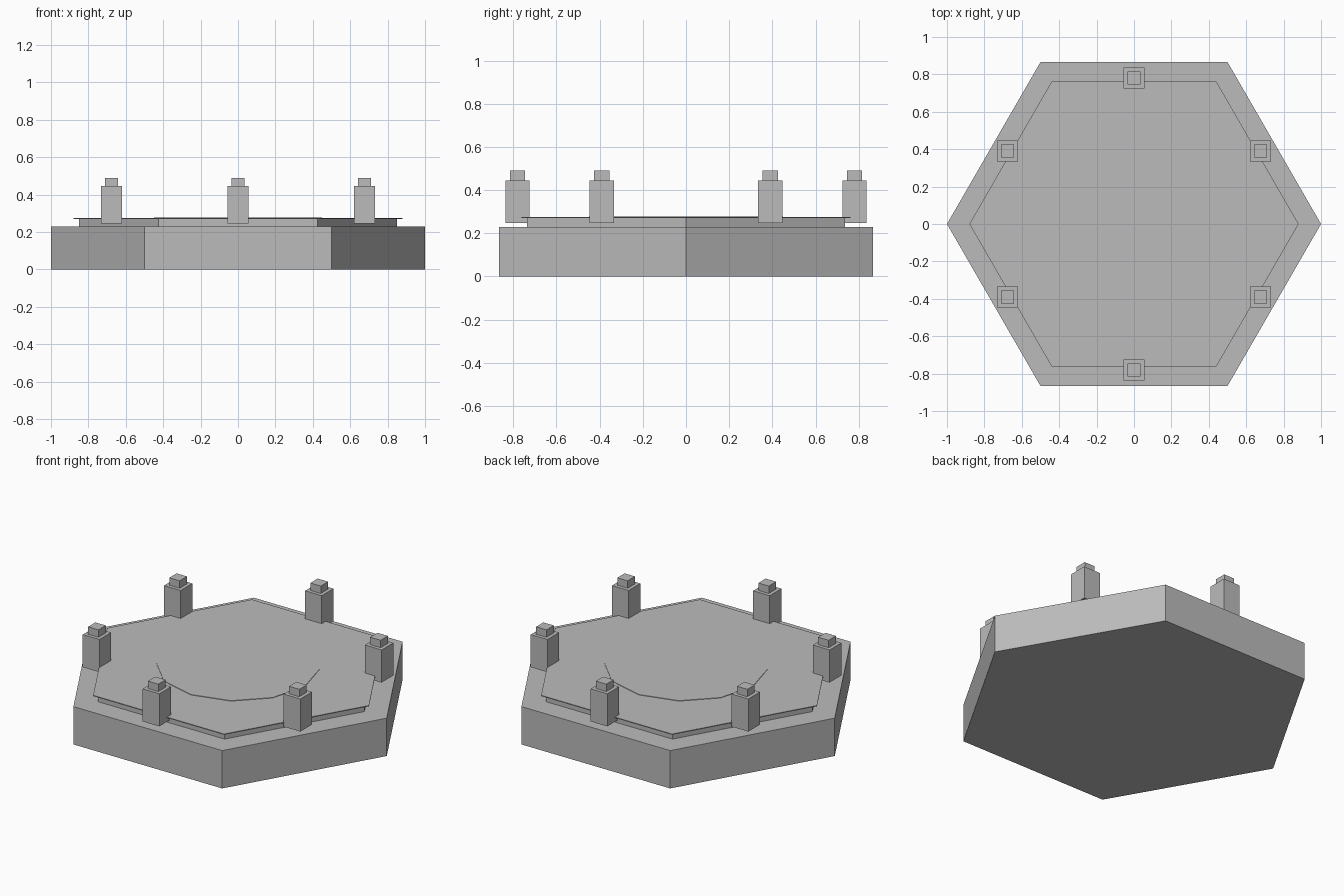
import bpy
import math

default = bpy.data.objects.get("Cube")
if default:
    bpy.data.objects.remove(default, do_unlink=True)

# One stone colour for everything
stone = bpy.data.materials.new("stone_grey")
stone.use_nodes = True
colour = (0.5, 0.5, 0.5, 1)
stone.diffuse_color = colour
stone.node_tree.nodes["Principled BSDF"].inputs["Base Color"].default_value = colour


def prism(name, sides, radius, bottom, top, centre=(0, 0), first=0.0):
    """Upright regular prism with its first corner at angle `first`."""
    ring = [(radius * math.cos(first + math.tau * i / sides),
             radius * math.sin(first + math.tau * i / sides)) for i in range(sides)]
    verts = [(x, y, z) for z in (0, top - bottom) for x, y in ring]
    faces = [tuple(reversed(range(sides))), tuple(range(sides, 2 * sides))]
    for i in range(sides):
        j = (i + 1) % sides
        faces.append((i, j, j + sides, i + sides))
    mesh = bpy.data.meshes.new(name)
    mesh.from_pydata(verts, [], faces)
    mesh.materials.append(stone)
    obj = bpy.data.objects.new(name, mesh)
    obj.location = (*centre, bottom)
    bpy.context.collection.objects.link(obj)
    return obj


def block(name, width, bottom, top, centre):
    return prism(name, 4, width / math.sqrt(2), bottom, top, centre, math.pi / 4)


# Stepped hexagonal platform
prism("base", 6, 1.0, 0, 0.23)
prism("step", 6, 0.85, 0.23, 0.27)
prism("floor_slab", 6, 0.88, 0.27, 0.275)
prism("floor_disc", 12, 0.45, 0.275, 0.278)

# Square posts with caps, one over the middle of each side
for k in range(6):
    angle = math.radians(30 + 60 * k)
    spot = (0.78 * math.cos(angle), 0.78 * math.sin(angle))
    block(f"post_{k + 1}", 0.112, 0.247, 0.445, spot)
    block(f"post_cap_{k + 1}", 0.07, 0.445, 0.49, spot)
